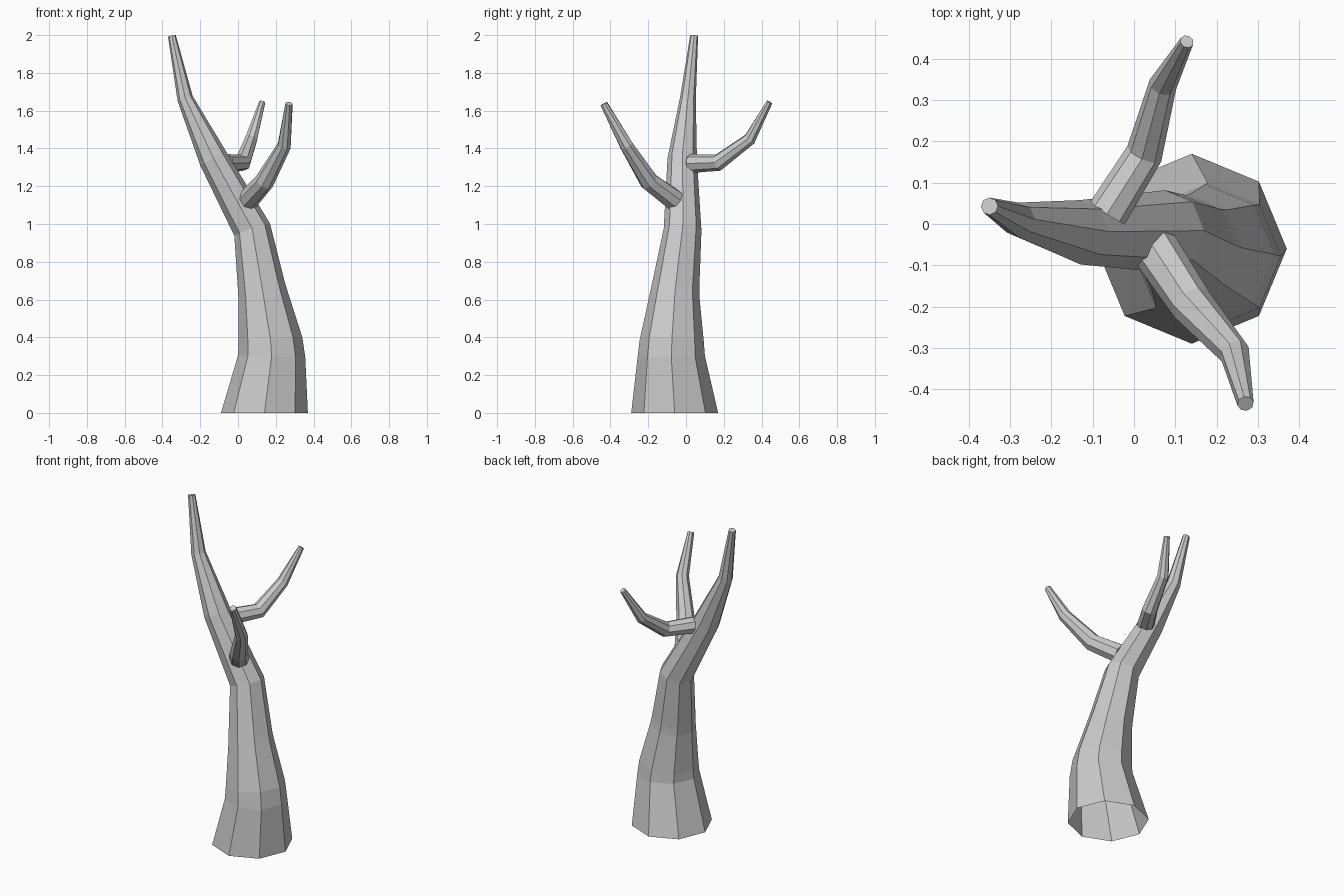
import bpy, bmesh, math
from mathutils import Vector

cube = bpy.data.objects.get("Cube")
if cube:
    bpy.data.objects.remove(cube, do_unlink=True)

SIDES = 8

bark = bpy.data.materials.new("grey_bark")
bark.use_nodes = True
GREY = (0.6, 0.6, 0.6, 1)
bark.diffuse_color = GREY
bark.node_tree.nodes["Principled BSDF"].inputs["Base Color"].default_value = GREY


def limb(name, path, ref, cap_start, flat_start=False):
    """Sweep a tapering octagon along (x, y, z, radius) points."""
    bm = bmesh.new()
    centres = [Vector(p[:3]) for p in path]
    rings = []
    for i, c in enumerate(centres):
        before = (c - centres[i - 1]).normalized() if i else Vector()
        after = (centres[i + 1] - c).normalized() if i < len(path) - 1 else Vector()
        t = (before + after).normalized()
        if flat_start and i == 0:
            t = Vector((0, 0, 1))
        u = (ref - ref.dot(t) * t).normalized()
        v = t.cross(u)
        ring = []
        for k in range(SIDES):
            a = math.tau * k / SIDES
            ring.append(bm.verts.new(c + path[i][3] * (math.cos(a) * u + math.sin(a) * v)))
        rings.append(ring)
    for low, high in zip(rings, rings[1:]):
        for k in range(SIDES):
            n = (k + 1) % SIDES
            bm.faces.new((low[k], low[n], high[n], high[k]))
    bm.faces.new(rings[-1])
    if cap_start:
        bm.faces.new(rings[0][::-1])
    mesh = bpy.data.meshes.new(name)
    bm.to_mesh(mesh)
    bm.free()
    mesh.materials.append(bark)
    obj = bpy.data.objects.new(name, mesh)
    bpy.context.collection.objects.link(obj)


# Leaning trunk, open at the foot
limb("trunk", [
    (0.14, -0.06, 0, 0.23),
    (0.178, -0.078, 0.30, 0.178),
    (0.172, -0.075, 0.38, 0.17),
    (0.133, -0.06, 0.62, 0.132),
    (0.124, -0.055, 0.67, 0.126),
    (0.075, -0.018, 0.97, 0.1),
    (-0.13, -0.02, 1.345, 0.078),
    (-0.28, 0.01, 1.665, 0.042),
    (-0.35, 0.043, 1.996, 0.021),
], Vector((1, 0, 0)), False, flat_start=True)

# Side branches
limb("front_branch", [
    (0.05, -0.06, 1.125, 0.058),
    (0.14, -0.195, 1.225, 0.052),
    (0.245, -0.315, 1.415, 0.037),
    (0.27, -0.435, 1.637, 0.02),
], Vector((0, 0, 1)), True)
limb("back_branch", [
    (-0.065, 0.025, 1.32, 0.05),
    (0.025, 0.17, 1.325, 0.045),
    (0.07, 0.338, 1.45, 0.034),
    (0.128, 0.442, 1.645, 0.017),
], Vector((0, 0, 1)), True)
